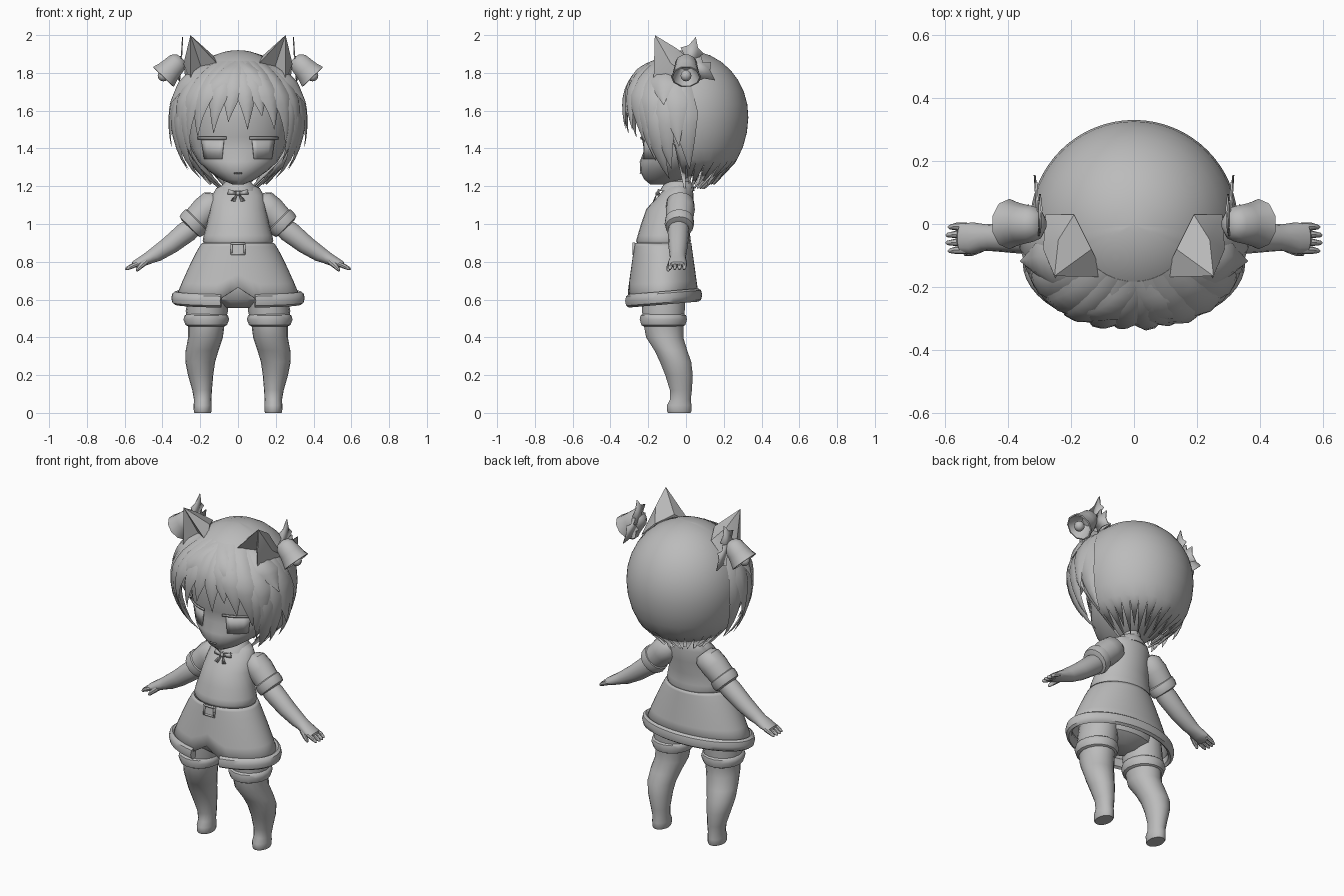
import bpy, bmesh
from math import sin, cos, pi, radians, acos, sqrt
from mathutils import Vector

if "Cube" in bpy.data.objects:
    bpy.data.objects.remove(bpy.data.objects["Cube"])

mat = bpy.data.materials.new("plain grey")
mat.use_nodes = True
GREY = (0.5, 0.5, 0.5, 1)
mat.diffuse_color = GREY
mat.node_tree.nodes["Principled BSDF"].inputs["Base Color"].default_value = GREY
X, Y, Z = Vector((1, 0, 0)), Vector((0, 1, 0)), Vector((0, 0, 1))
parts = []


def build(name, verts, faces, mirror=False, solid=0):
    me = bpy.data.meshes.new(name)
    me.from_pydata([tuple(v) for v in verts], [], faces)
    bm = bmesh.new()
    bm.from_mesh(me)
    bmesh.ops.remove_doubles(bm, verts=bm.verts, dist=0.0001)
    bmesh.ops.recalc_face_normals(bm, faces=bm.faces)
    bm.to_mesh(me)
    bm.free()
    me.materials.append(mat)
    ob = bpy.data.objects.new(name, me)
    bpy.context.collection.objects.link(ob)
    if solid:
        ob.modifiers.new("thickness", "SOLIDIFY").thickness = solid
    if mirror:
        ob.modifiers.new("mirror", "MIRROR").use_mirror_merge = False
    parts.append(ob)


def grid(rows, closed=True):
    n = len(rows[0])
    return [(r * n + i, r * n + (i + 1) % n, (r + 1) * n + (i + 1) % n, (r + 1) * n + i)
            for r in range(len(rows) - 1) for i in range(n if closed else n - 1)]


def loft(name, rows, a=X, b=Y, n=18, mirror=False):
    """Rings (x, y, z, radius along a, radius along b), capped at both ends."""
    rings = [[Vector(r[:3]) + a * r[3] * cos(2 * pi * i / n) + b * r[4] * sin(2 * pi * i / n)
              for i in range(n)] for r in rows]
    faces = grid(rings) + [tuple(range(n)), tuple(range((len(rows) - 1) * n, len(rows) * n))]
    build(name, sum(rings, []), faces, mirror)


def body(name, rows, n=24):
    """Upright loft from rows (z, half width, front y, back y)."""
    loft(name, [(0, (f + k) / 2, z, w, (k - f) / 2) for z, w, f, k in rows], n=n)


def ball(name, c, r, mirror=False):
    rows = [(c[0], c[1], c[2] + r * cos(pi * k / 6), r * sin(pi * k / 6) + .0002, r * sin(pi * k / 6) + .0002)
            for k in range(7)]
    loft(name, rows, n=10, mirror=mirror)


# Head: rows of z, half width, front y, back y
FACE = [(1.21, .03, -.19, -.1), (1.235, .09, -.22, 0), (1.28, .155, -.243, .08), (1.33, .21, -.245, .15),
        (1.39, .245, -.222, .2), (1.46, .265, -.235, .23), (1.56, .275, -.25, .25), (1.7, .26, -.24, .24),
        (1.82, .17, -.15, .15)]
body("head", FACE)


def face_point(x, z, off):
    for p, q in zip(FACE, FACE[1:]):
        if p[0] <= z <= q[0]:
            t = (z - p[0]) / (q[0] - p[0])
            w, f, k = [p[i] + t * (q[i] - p[i]) for i in (1, 2, 3)]
            return Vector((x, (f + k) / 2 - (k - f) / 2 * sqrt(max(0, 1 - (x / w) ** 2)) - off, z))


def face_strip(name, tops, bottoms, off):
    rows = [[face_point(x, z, off) for x, z in line] for line in (tops, bottoms)]
    build(name, sum(rows, []), grid(rows, False), True, .006)


xs = [.06, .1, .135, .17, .21]
face_strip("eyelids", [(x, 1.462) for x in xs], [(x, 1.449) for x in xs], .008)
face_strip("irises", [(x, 1.445) for x in (.075, .1, .135, .165, .195)],
           [(x, 1.345) for x in (.085, .105, .135, .16, .18)], .003)
face_strip("mouth", [(x, 1.272) for x in (0, .01, .02)], [(x, 1.268) for x in (0, .01, .02)], .002)


# Hair surface: azimuth 0 is the front, angle is measured down from the crown
def height(c):
    return 1.57 + c * (.35 if c > 0 else .40)


def angle(z):
    return acos((z - 1.57) / (.35 if z > 1.57 else .40))


def hair_point(az, th, off=0):
    r = .33 * sin(th) + off
    return Vector((sin(az) * r, -cos(az) * r, height(cos(th))))


# Rounded hair shell, high at the front, with a jagged hem at the back
N, ROWS = 64, 11
rings = [[] for r in range(ROWS + 2)]
for i in range(N):
    az = radians(i / N * 360 - 180)
    back = min(1, max(0, (abs(az) - radians(66)) / radians(16)))
    smooth, tip = 1.76 + (1.34 - 1.76) * back, (.1 + .012 * (i * 5 % 4)) * back * (i % 2)
    for r in range(ROWS + 1):
        rings[r].append(hair_point(az, angle(smooth) * r / ROWS))
    rings[-1].append(hair_point(az, angle(smooth - .02 - tip), .012 * (i % 2)))
build("back_hair", sum(rings, []), grid(rings), solid=.012)


def lock(name, az0, z0, az1, z1, width, flare=0, mirror=False):
    """Pointed clump of hair lying on the hair surface."""
    rows, n = [], 10
    for k in range(n + 1):
        t = k / n
        az = radians(az0 + (az1 - az0) * t ** .8)
        th = angle(z0) + (angle(z1) - angle(z0)) * t
        w = width * (.5 + t if t < .5 else 2 * (1 - t)) / 2 + .0008
        d = .024 * min(1, 2.2 * (1 - t), .1 + 3 * t) + .0008
        bulge = .026 * sin(min(pi, abs(az) * 2)) ** 2 * min(1, 2 * t)
        c = hair_point(az, th, -.004 + bulge + flare * t * t)
        out = Vector((sin(az) * sin(th), -cos(az) * sin(th), cos(th)))
        side = Vector((cos(az), sin(az), 0))
        rows.append([c + side * w, c + side * w * .5 + out * d * .8, c - side * w * .3 + out * d,
                     c - side * w, c - out * d * .4])
    m = len(rows[0])
    build(name, sum(rows, []), grid(rows) + [tuple(range(m)), tuple(range(n * m, n * m + m))], mirror)


# Fringe
for az0, az1, tip, w in [(-34, -52, 1.42, .15), (-24, -39, 1.46, .13), (-12, -23, 1.48, .12), (0, -9, 1.54, .13),
                         (6, 9, 1.5, .12), (12, 22, 1.57, .14), (22, 34, 1.5, .14), (34, 49, 1.43, .15),
                         (0, -38, 1.6, .16), (4, 36, 1.62, .16)]:
    lock("fringe_lock", az0, 1.86, az1, tip, w)
# Side locks
for az0, az1, tip, w, flare in [(46, 56, 1.33, .12, 0), (54, 66, 1.24, .14, .02), (64, 74, 1.29, .15, .04),
                                (72, 84, 1.41, .16, .055), (56, 72, 1.63, .15, .05), (80, 94, 1.29, .15, .03),
                                (50, 60, 1.42, .15, .02)]:
    lock("side_lock", az0, 1.84, az1, tip, w, flare, True)

# Cat ears, hollow at the front
ear = [(.25, -.172, 1.75), (.093, -.168, 1.83), (.19, .03, 1.865), (.28, .03, 1.775), (.252, -.165, 2),
       (.195, -.1, 1.83), (.24, -.05, 1.93), (.135, -.08, 1.895), (.288, -.08, 1.85)]
build("cat_ears", ear, [(1, 4, 5), (5, 4, 0), (1, 2, 7), (1, 7, 4), (2, 6, 7), (7, 6, 4), (2, 3, 6),
                        (3, 8, 6), (6, 8, 4), (3, 0, 8), (8, 0, 4)], True)

# Bells with a hollow mouth and clapper
axis, across = Vector((.69, 0, -.72)), Vector((.72, 0, .69))
bell = [(0, .012), (.006, .035), (.03, .056), (.08, .064), (.11, .07), (.14, .08), (.142, .072), (.1, .054), (.06, .03)]
loft("bells", [tuple(Vector((.298, 0, 1.88)) + axis * d) + (r, r) for d, r in bell], Y, across, 10, True)
ball("clappers", (.395, 0, 1.785), .03, True)


# Spiky leaves behind the bells
def leaf(base, tip, half):
    base, tip = Vector(base), Vector(tip)
    d = tip - base
    side = d.cross(X).normalized()
    shape = [(0, .2), (.2, 1), (.35, .6), (.55, 1.1), (.68, .45), (1, 0)]
    edge = [base + d * t + side * half * w for t, w in shape]
    other = [base + d * t - side * half * w for t, w in shape[-2::-1]]
    build("leaves", edge + other, [tuple(range(len(edge + other)))], True, .006)


leaf((.3, .01, 1.83), (.29, .052, 1.99), .058)
leaf((.3, .02, 1.86), (.312, .155, 1.76), .06)

# Neck, torso, collar and bow
body("neck", [(1.12, .06, -.11, .02), (1.3, .055, -.1, .03)], 14)
body("torso", [(1.215, .06, -.1, .02), (1.19, .115, -.11, .035), (1.15, .138, -.145, .04), (1.08, .148, -.21, .036),
               (1.0, .165, -.238, .022), (.94, .182, -.256, .022), (.91, .187, -.264, .026), (.895, .18, -.258, .022),
               (.88, .165, -.24, .01)])
body("collar", [(1.225, .065, -.105, .025), (1.2, .09, -.125, .04), (1.175, .1, -.14, .045), (1.18, .07, -.1, .03)])
build("bow", [(0, -.148, 1.168), (.05, -.14, 1.185), (.055, -.14, 1.155), (0, -.15, 1.155),
              (.038, -.172, 1.125), (.015, -.176, 1.12)], [(0, 1, 2, 3), (0, 4, 5)], True, .008)
ball("bow_knot", (0, -.15, 1.162), .012)

# Skirt with an opening at the front
n, rings = 48, []
for t in (0, .06, .2, .45, .7, 1):
    ring = []
    for i in range(n):
        a = 2 * pi * i / n
        near = max(0, 1 - min(a, 2 * pi - a) / .38)
        bottom = .585 + .016 * (1 - cos(a)) + .08 * near
        s = t * (.9 - bottom) / .3
        rx, ry = .19 + .145 * s ** .85, .15 + .042 * s
        ring.append((rx * sin(a), -.122 - ry * cos(a), .9 - t * (.9 - bottom)))
    rings.append(ring)
build("skirt", sum(rings, []), grid(rings), solid=.01)

# Padded hem along the skirt edge
rings, m = [], 8
for k in range(45):
    a = .27 + (2 * pi - .54) * k / 44
    out = Vector((sin(a), -cos(a), 0))
    c = Vector((.333 * sin(a), -.122 - .188 * cos(a), .592 + .016 * (1 - cos(a))))
    rings.append([c + out * .02 * cos(2 * pi * j / m) + Z * .035 * sin(2 * pi * j / m) for j in range(m)])
build("skirt_hem", sum(rings, []), grid(rings) + [tuple(range(m)), tuple(range(44 * m, 45 * m))])

# Buckle on the skirt's waistband
for x, z, w, h in [(0, .896, .038, .005), (0, .842, .038, .005), (.034, .869, .005, .03), (-.034, .869, .005, .03)]:
    build("buckle", [(x - w, -.282, z - h), (x + w, -.282, z - h), (x + w, -.282, z + h), (x - w, -.282, z + h)],
          [(0, 1, 2, 3)], solid=.012)

# Hips and legs
body("hips", [(.8, .19, -.24, 0), (.68, .24, -.26, .02), (.6, .2, -.24, .01), (.555, .08, -.18, -.05)])
loft("legs", [(.155, -.12, .66, .1, .12), (.165, -.12, .54, .112, .115), (.168, -.118, .46, .096, .106),
              (.172, -.113, .4, .092, .1), (.19, -.08, .33, .087, .088), (.2, -.055, .27, .079, .084),
              (.198, -.037, .2, .067, .074), (.19, -.027, .12, .052, .059), (.187, -.03, .07, .046, .056),
              (.187, -.036, .04, .048, .066), (.187, -.036, .008, .047, .065), (.187, -.036, 0, .043, .06)], mirror=True)
loft("stocking_bands", [(.168, -.12, .525, .1, .11), (.168, -.12, .515, .115, .123), (.168, -.12, .495, .121, .127),
                        (.168, -.12, .465, .11, .118), (.168, -.12, .455, .09, .1)], mirror=True)

# Arms with sleeves and cuffs
up = Vector((.7, 0, .7))
loft("sleeves", [(.1, -.03, 1.13, .05, .05), (.125, -.03, 1.115, .073, .075), (.17, -.03, 1.075, .077, .078),
                 (.235, -.035, 1.01, .07, .07)], Y, up, 16, True)
loft("cuffs", [(.215, -.035, 1.03, .065, .065), (.222, -.035, 1.022, .076, .08), (.24, -.035, 1.0, .078, .083),
               (.255, -.035, .985, .073, .077), (.26, -.035, .98, .05, .05)], Y, up, 16, True)
loft("arms", [(.22, -.037, 1, .05, .05), (.27, -.04, .96, .057, .06), (.36, -.042, .888, .052, .052),
              (.44, -.043, .835, .044, .043), (.47, -.043, .82, .042, .036), (.51, -.045, .8, .05, .03),
              (.545, -.045, .785, .047, .022), (.555, -.045, .78, .03, .012)], Y, up, 14, True)
tilt = Vector((.4, 0, .9))
for k in range(4):
    y, reach = -.008 - .025 * k, .585 + .007 * (k in (1, 2))
    loft("fingers", [(.53, y, .79, .013, .014), (.565, y, .775, .012, .013),
                     (reach, y - .002, .763, .007, .008), (reach + .005, y - .002, .76, .002, .002)], Y, tilt, 8, True)
loft("thumbs", [(.485, -.075, .805, .016, .018), (.515, -.088, .778, .014, .015), (.535, -.094, .755, .008, .008),
                (.538, -.094, .75, .002, .002)], Y, up, 8, True)

# Smooth shading with sharp creases kept
bpy.ops.object.select_all(action="DESELECT")
for ob in parts:
    ob.select_set(True)
bpy.context.view_layer.objects.active = parts[0]
bpy.ops.object.shade_smooth_by_angle(angle=radians(40))
